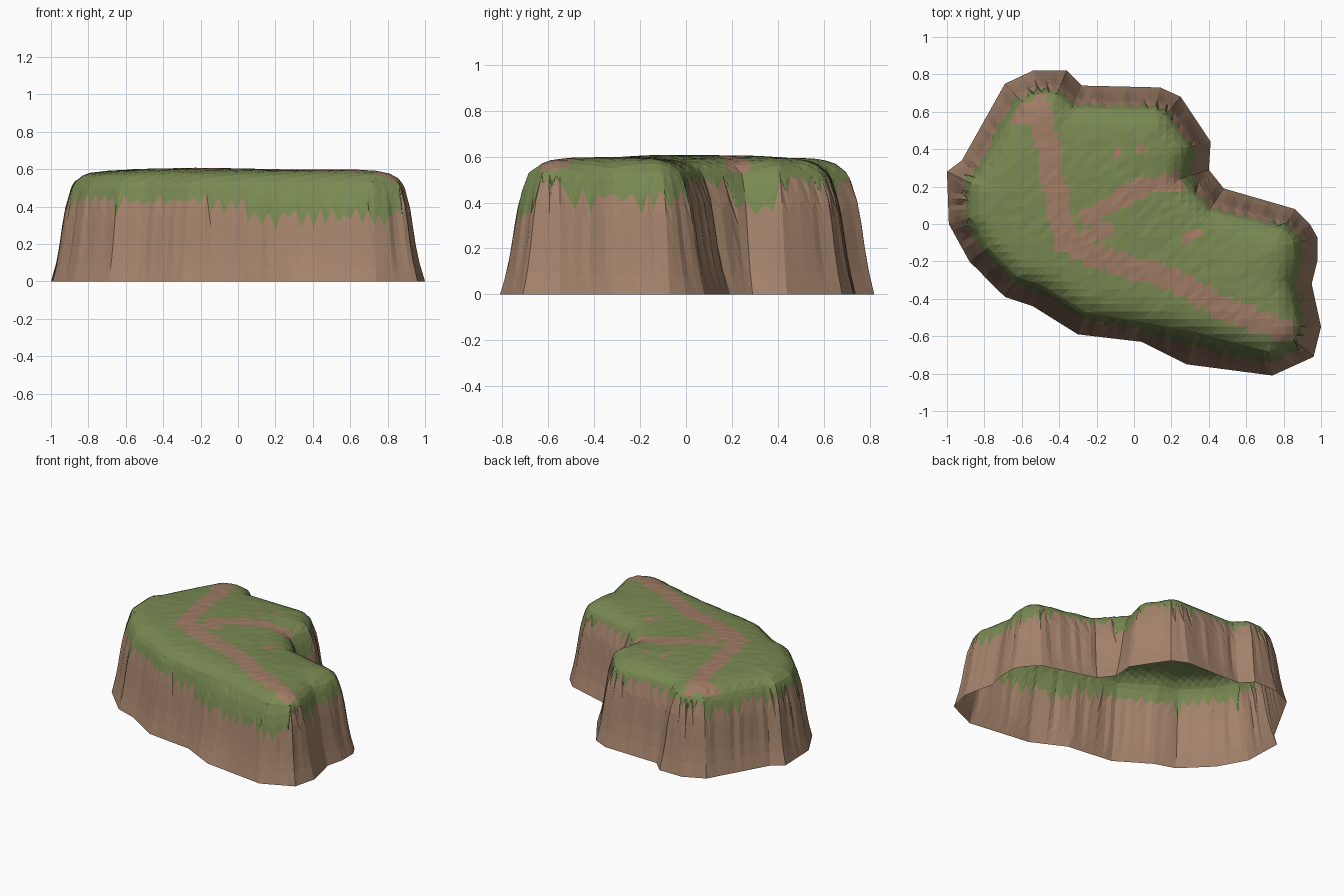
import bpy, bmesh, math, random
from mathutils import Vector
from mathutils.geometry import intersect_point_line

if "Cube" in bpy.data.objects:
    bpy.data.objects.remove(bpy.data.objects["Cube"])

random.seed(4)

# base outline, counter-clockwise
OUTLINE = [(0.98, -0.07), (0.94, 0.0), (0.86, 0.08), (0.48, 0.19), (0.40, 0.29), (0.41, 0.44),
           (0.25, 0.68), (0.14, 0.73), (-0.28, 0.74), (-0.36, 0.82), (-0.54, 0.82), (-0.69, 0.75),
           (-0.92, 0.34), (-1.0, 0.28), (-0.99, 0.0), (-0.88, -0.20), (-0.69, -0.39),
           (-0.54, -0.44), (-0.30, -0.59), (0.04, -0.63), (0.28, -0.75), (0.74, -0.81),
           (0.96, -0.71), (1.0, -0.55), (0.95, -0.32), (0.98, -0.2)]
# some corners lean in more than others
LEAN = {4: 1.25, 3: 1.15, 19: 0.85, 20: 1.45}
WALL = [(0, 0), (0.1, 0.027), (0.2, 0.046), (0.3, 0.06), (0.4, 0.076), (0.5, 0.105), (0.53, 0.122)]
RIM = [(0, 0.53), (0.025, 0.558), (0.07, 0.58), (0.14, 0.592), (0.3, 0.60)]
# dirt paths on the top: points and half width
PATHS = [([(-0.62, 0.58), (-0.50, 0.60), (-0.46, 0.4), (-0.41, 0.1), (-0.36, -0.1), (-0.1, -0.21),
           (0.2, -0.29), (0.5, -0.46), (0.80, -0.57)], 0.062),
         ([(-0.5, 0.67), (-0.5, 0.6)], 0.04),
         ([(-0.30, -0.09), (-0.15, -0.03)], 0.04),
         ([(-0.24, 0.04), (-0.1, 0.12), (0.05, 0.20), (0.30, 0.24)], 0.05),
         ([(-0.09, 0.38), (-0.08, 0.38)], 0.025), ([(0.04, 0.41), (0.05, 0.41)], 0.025),
         ([(0.29, -0.07), (0.34, -0.05)], 0.03)]
STEP = 0.036


def lerp_table(table, v):
    for (a, fa), (b, fb) in zip(table, table[1:]):
        if v <= b:
            return fa + (fb - fa) * (v - a) / (b - a)
    return table[-1][1]


def seg_dist(p, a, b):
    q, t = intersect_point_line(p, a, b)
    q = a if t < 0 else b if t > 1 else q
    return (p - q.to_2d()).length


corners = [Vector(p) for p in OUTLINE]
N = len(corners)


def inward(a, b):
    d = (b - a).normalized()
    return Vector((-d.y, d.x))


# mitred inward direction at each corner
miter = []
for i, c in enumerate(corners):
    n1, n2 = inward(corners[i - 1], c), inward(c, corners[(i + 1) % N])
    miter.append((n1 + n2) / (1 + n1.dot(n2)) * LEAN.get(i, 1))

# columns of the cliff: (edge index, fraction along the edge)
columns = []
for i in range(N):
    n = max(1, round((corners[(i + 1) % N] - corners[i]).length / STEP))
    columns += [(i, k / n) for k in range(n)]


def wall_point(col, z, bump=0.0):
    i, t = col
    j = (i + 1) % N
    d = lerp_table(WALL, z) + bump
    p = (corners[i] + miter[i] * d).lerp(corners[j] + miter[j] * d, t)
    return (p.x, p.y, z)


def grass_edge(col, k):
    """Height of the lower edge of the grass on one cliff column."""
    i, t = col
    a, b = corners[i], corners[(i + 1) % N]
    p, n = a.lerp(b, t), -inward(a, b)
    if n.y < -0.4:
        h = 0.43 if p.x < 0.03 else 0.35
    elif p.x > 0.85:
        h = 0.515 if p.y < -0.53 else 0.42
    elif n.x > 0.5 and p.y > 0.25:
        h = 0.38 if p.y < 0.43 else 0.5
    elif n.x < -0.6:
        h = 0.45
    else:
        h = 0.50
    h += random.uniform(-0.09, 0.0) if k % 2 else random.uniform(0.0, 0.05)
    return min(h, 0.515)


bm = bmesh.new()

# cliff walls: dirt rows up to the ragged grass edge, grass rows above it
DIRT_ROWS, GRASS_ROWS = 5, 3
grid = []
for k, col in enumerate(columns):
    h = grass_edge(col, k)
    zs = [h * r / DIRT_ROWS for r in range(DIRT_ROWS + 1)]
    zs += [h + (0.53 - h) * r / GRASS_ROWS for r in range(1, GRASS_ROWS + 1)]
    bump = random.uniform(-0.006, 0.006)
    grid.append([bm.verts.new(wall_point(col, z, bump * math.sin(math.pi * z / 0.53))) for z in zs])
M = len(grid)
for k in range(M):
    a, b = grid[k], grid[(k + 1) % M]
    for r in range(DIRT_ROWS + GRASS_ROWS):
        f = bm.faces.new((a[r], b[r], b[r + 1], a[r + 1]))
        f.material_index = 0 if r < DIRT_ROWS else 1

# top: one face cut into a fine grid, then raised into a rounded rim
ring = [g[-1] for g in grid]
ring2d = [v.co.to_2d() for v in ring]
cap = bm.faces.new(ring)
cap.material_index = 2
for axis in (0, 1):
    normal = Vector((1, 0, 0)) if axis == 0 else Vector((0, 1, 0))
    for s in range(-24, 25):
        faces = [f for f in bm.faces if f.material_index == 2]
        geom = faces + list({e for f in faces for e in f.edges}) + list({v for f in faces for v in f.verts})
        bmesh.ops.bisect_plane(bm, geom=geom, dist=1e-5, plane_co=normal * (s * 0.04 + 0.0113), plane_no=normal)
top_faces = [f for f in bm.faces if f.material_index == 2]
top_verts = {v for f in top_faces for v in f.verts if all(g.material_index == 2 for g in v.link_faces)}
for v in top_verts:
    p = v.co.to_2d()
    d = min(seg_dist(p, ring2d[k - 1], ring2d[k]) for k in range(M))
    soft = min(1, d / 0.12)
    v.co.z = lerp_table(RIM, d) + soft * (0.006 * math.sin(5 * p.x + 2.6) * math.cos(4 * p.y)
                                          + random.uniform(-0.002, 0.002))
bmesh.ops.triangulate(bm, faces=list(bm.faces), quad_method='ALTERNATE')

# paint dirt paths on the top by distance to the path lines
for f in bm.faces:
    if f.material_index != 2:
        continue
    c = f.calc_center_median().to_2d()
    f.material_index = 1
    for pts, w in PATHS:
        pts = [Vector(p) for p in pts]
        if min(seg_dist(c, a, b) for a, b in zip(pts, pts[1:])) < w:
            f.material_index = 2
bmesh.ops.recalc_face_normals(bm, faces=list(bm.faces))

mesh = bpy.data.meshes.new("plateau")
bm.to_mesh(mesh)
bm.free()
for name, colour in (("cliff_dirt", (0.37, 0.225, 0.147, 1)),
                     ("grass", (0.19, 0.25, 0.085, 1)),
                     ("path_dirt", (0.35, 0.20, 0.13, 1))):
    m = bpy.data.materials.new(name)
    m.diffuse_color = colour
    m.use_nodes = True
    m.node_tree.nodes["Principled BSDF"].inputs["Base Color"].default_value = m.diffuse_color
    mesh.materials.append(m)
plateau = bpy.data.objects.new("plateau", mesh)
bpy.context.collection.objects.link(plateau)
